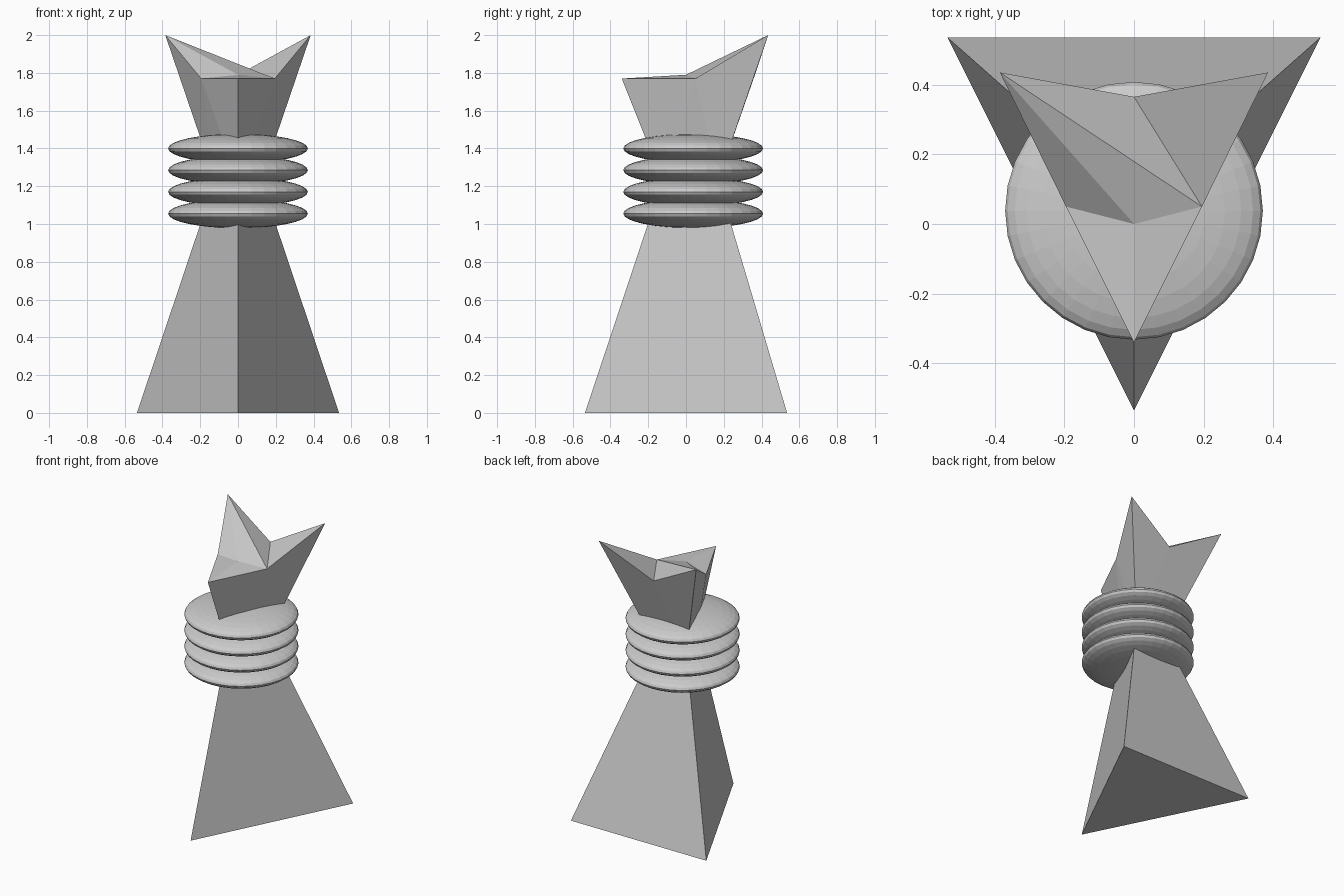
import bpy, bmesh

if "Cube" in bpy.data.objects:
    bpy.data.objects.remove(bpy.data.objects["Cube"])

# Faceted body: triangular base, pinched waist, crown with two horns
FOOT, WAIST, WAIST_Z = 0.535, 0.122, 1.23
bm = bmesh.new()
v = lambda x, y, z: bm.verts.new((x, y, z))

base = [v(0, -FOOT, 0), v(FOOT, FOOT, 0), v(-FOOT, FOOT, 0)]
waist = [v(0, -0.125, WAIST_Z), v(WAIST, 0.17, WAIST_Z), v(-WAIST, 0.17, WAIST_Z)]
front = v(0, -0.34, 1.77)
mid_r, mid_l = [v(s * 0.195, 0.05, 1.77) for s in (1, -1)]
horn_r, horn_l = [v(s * 0.385, 0.435, 2.0) for s in (1, -1)]
back, centre = v(0, 0.365, 1.79), v(0, 0, 1.79)

# Lower skirt
bm.faces.new(base[::-1])
for i in range(3):
    j = (i + 1) % 3
    bm.faces.new((base[i], base[j], waist[j], waist[i]))

# Crown walls and notched top
w_f, w_r, w_l = waist
for f in [
    (w_f, w_r, mid_r), (w_f, mid_r, front), (w_r, horn_r, mid_r),
    (w_l, w_f, mid_l), (w_f, front, mid_l), (w_l, mid_l, horn_l),
    (w_r, w_l, back), (w_r, back, horn_r), (w_l, horn_l, back),
    (front, mid_r, centre), (front, centre, mid_l),
    (horn_l, mid_l, centre), (horn_l, centre, mid_r),
    (horn_l, mid_r, back), (back, mid_r, horn_r),
]:
    bm.faces.new(f)
bmesh.ops.recalc_face_normals(bm, faces=bm.faces)
mesh = bpy.data.meshes.new("body")
bm.to_mesh(mesh)
bm.free()
bpy.context.collection.objects.link(bpy.data.objects.new("body", mesh))

# Stack of flattened rings around the waist
for i in range(4):
    bpy.ops.mesh.primitive_uv_sphere_add(segments=32, ring_count=16, radius=1,
                                         location=(0, 0.038, 1.055 + i * 0.115))
    ring = bpy.context.object
    ring.name = f"neck_ring_{i + 1}"
    ring.scale = (0.37, 0.37, 0.077)
